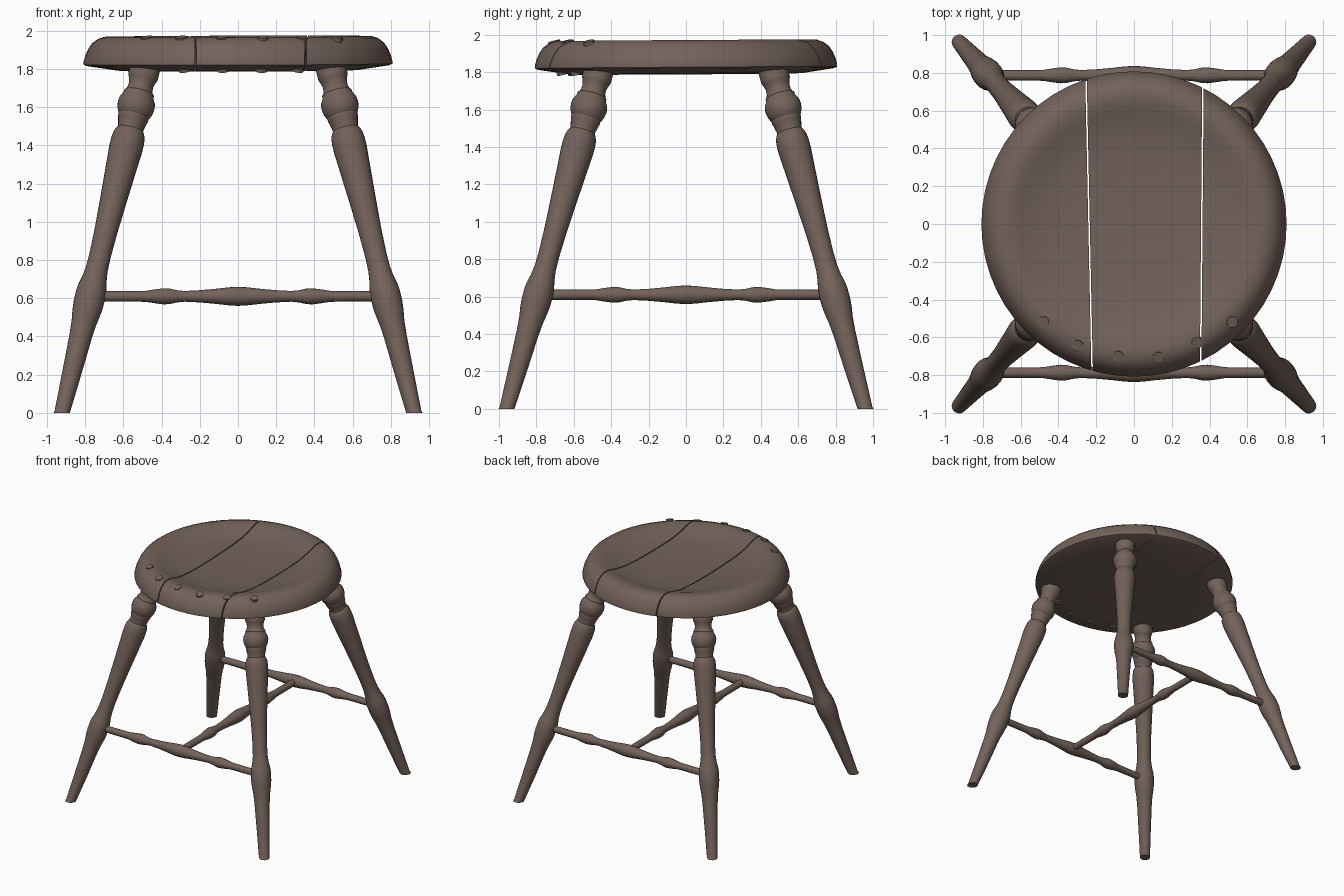
import bpy, bmesh, math
from mathutils import Vector

if "Cube" in bpy.data.objects:
    bpy.data.objects.remove(bpy.data.objects["Cube"])

wood = bpy.data.materials.new("dark brown wood")
wood.diffuse_color = (0.17, 0.122, 0.102, 1)
wood.use_nodes = True
wood.node_tree.nodes["Principled BSDF"].inputs["Base Color"].default_value = wood.diffuse_color


def finish(bm, name, angle=35):
    bmesh.ops.recalc_face_normals(bm, faces=bm.faces)
    me = bpy.data.meshes.new(name)
    bm.to_mesh(me)
    bm.free()
    me.materials.append(wood)
    ob = bpy.data.objects.new(name, me)
    bpy.context.collection.objects.link(ob)
    bpy.ops.object.select_all(action='DESELECT')
    ob.select_set(True)
    bpy.context.view_layer.objects.active = ob
    bpy.ops.object.shade_smooth_by_angle(angle=math.radians(angle))
    return ob


def turned_mesh(p0, p1, profile, n):
    """Lathe: profile of (fraction from p0 to p1, radius), capped at both ends."""
    bm = bmesh.new()
    p0, p1 = Vector(p0), Vector(p1)
    q = Vector((0, 0, 1)).rotation_difference(p1 - p0)
    rings = []
    for t, r in profile:
        c = p0.lerp(p1, t)
        rings.append([bm.verts.new(c + q @ Vector((r * math.cos(a), r * math.sin(a), 0)))
                      for a in (2 * math.pi * i / n for i in range(n))])
    for a, b in zip(rings, rings[1:]):
        for i in range(n):
            j = (i + 1) % n
            bm.faces.new((a[i], a[j], b[j], b[i]))
    bm.faces.new(rings[0][::-1])
    bm.faces.new(rings[-1])
    return bm


# Seat: a dished disc, cut into three planks with thin gaps
seat_profile = [(0.02, 1.79), (0.58, 1.79), (0.63, 1.793), (0.79, 1.817), (0.808, 1.825),
                (0.808, 1.84), (0.80, 1.87), (0.785, 1.905), (0.765, 1.935), (0.735, 1.958),
                (0.70, 1.970), (0.66, 1.970), (0.61, 1.958), (0.55, 1.938), (0.47, 1.922),
                (0.35, 1.912), (0.20, 1.906), (0.02, 1.904)]
GAP = 0.004
left_cut = (Vector((-0.238, 0, 0)), Vector((1, 0.021, 0)).normalized())
right_cut = (Vector((0.359, 0, 0)), Vector((1, -0.008, 0)).normalized())


def plank(name, cuts):
    bm = turned_mesh((0, 0, 0), (0, 0, 1), [(z, r) for r, z in seat_profile], 56)
    for (co, no), side in cuts:      # side +1 keeps the part towards +x
        res = bmesh.ops.bisect_plane(bm, geom=bm.verts[:] + bm.edges[:] + bm.faces[:],
                                     plane_co=co + no * GAP * side, plane_no=no,
                                     clear_inner=side > 0, clear_outer=side < 0)
        edges = [e for e in res["geom_cut"] if isinstance(e, bmesh.types.BMEdge)]
        bmesh.ops.triangle_fill(bm, edges=edges, use_beauty=True)
    for v in bm.verts:               # slight lean of the seat
        v.co.z += 0.006 * v.co.y + 0.003 * v.co.x
    finish(bm, name)


plank("seat_left_plank", [(left_cut, -1)])
plank("seat_middle_plank", [(left_cut, 1), (right_cut, -1)])
plank("seat_right_plank", [(right_cut, 1)])

# Pegs set through the front rim of the seat
for i, (x, y) in enumerate([(-0.48, -0.52), (-0.30, -0.645), (-0.085, -0.703),
                            (0.13, -0.708), (0.335, -0.63), (0.52, -0.52)]):
    bm = turned_mesh((x * 0.93, y * 0.93, 1.787), (x, y, 1.967), [(0, 0.03), (1, 0.03)], 20)
    finish(bm, "seat_peg_%d" % (i + 1))

# Legs: turned and splayed outward, feet cut level with the floor
leg_profile = [(-0.03, 0.040), (0.0, 0.042), (0.2, 0.051), (0.40, 0.061), (0.47, 0.067),
               (0.53, 0.077), (0.57, 0.081), (0.63, 0.081), (0.66, 0.077), (0.70, 0.067),
               (0.75, 0.060), (0.82, 0.058), (0.95, 0.062), (1.1, 0.071), (1.25, 0.081),
               (1.38, 0.090), (1.42, 0.090), (1.455, 0.086), (1.475, 0.077), (1.483, 0.070),
               (1.495, 0.070), (1.51, 0.074), (1.535, 0.080), (1.54, 0.082), (1.555, 0.082),
               (1.56, 0.086), (1.58, 0.096), (1.61, 0.101), (1.635, 0.097), (1.655, 0.086),
               (1.66, 0.082), (1.675, 0.081), (1.68, 0.074), (1.70, 0.067), (1.72, 0.067),
               (1.74, 0.073), (1.755, 0.080), (1.765, 0.081), (1.86, 0.081)]
TOP = 1.80
for sy, end in ((-1, "front"), (1, "back")):
    for sx, side in ((-1, "left"), (1, "right")):
        bm = turned_mesh((0.92 * sx, 0.957 * sy, 0), (0.487 * sx, 0.468 * sy, TOP),
                         [(z / TOP, r * 0.975) for z, r in leg_profile], 28)
        for v in bm.verts:
            v.co.z = max(v.co.z, 0)
        finish(bm, "%s_%s_leg" % (end, side))

# Stretchers: front and back rails joined by a middle rail
half = [(0.0, 0.050), (0.05, 0.047), (0.12, 0.039), (0.20, 0.032), (0.28, 0.028),
        (0.32, 0.032), (0.36, 0.041), (0.39, 0.042), (0.43, 0.037), (0.48, 0.029),
        (0.52, 0.028), (0.77, 0.027)]
L = 0.77
rail = [((L - x) / (2 * L), r) for x, r in half[::-1]] + [((L + x) / (2 * L), r) for x, r in half[1:]]
Z = 0.61
finish(turned_mesh((-L, -0.787, Z), (L, -0.787, Z), rail, 20), "front_stretcher")
finish(turned_mesh((-L, 0.787, Z), (L, 0.787, Z), rail, 20), "back_stretcher")
finish(turned_mesh((0, -L, Z), (0, L, Z), rail, 20), "middle_stretcher")
